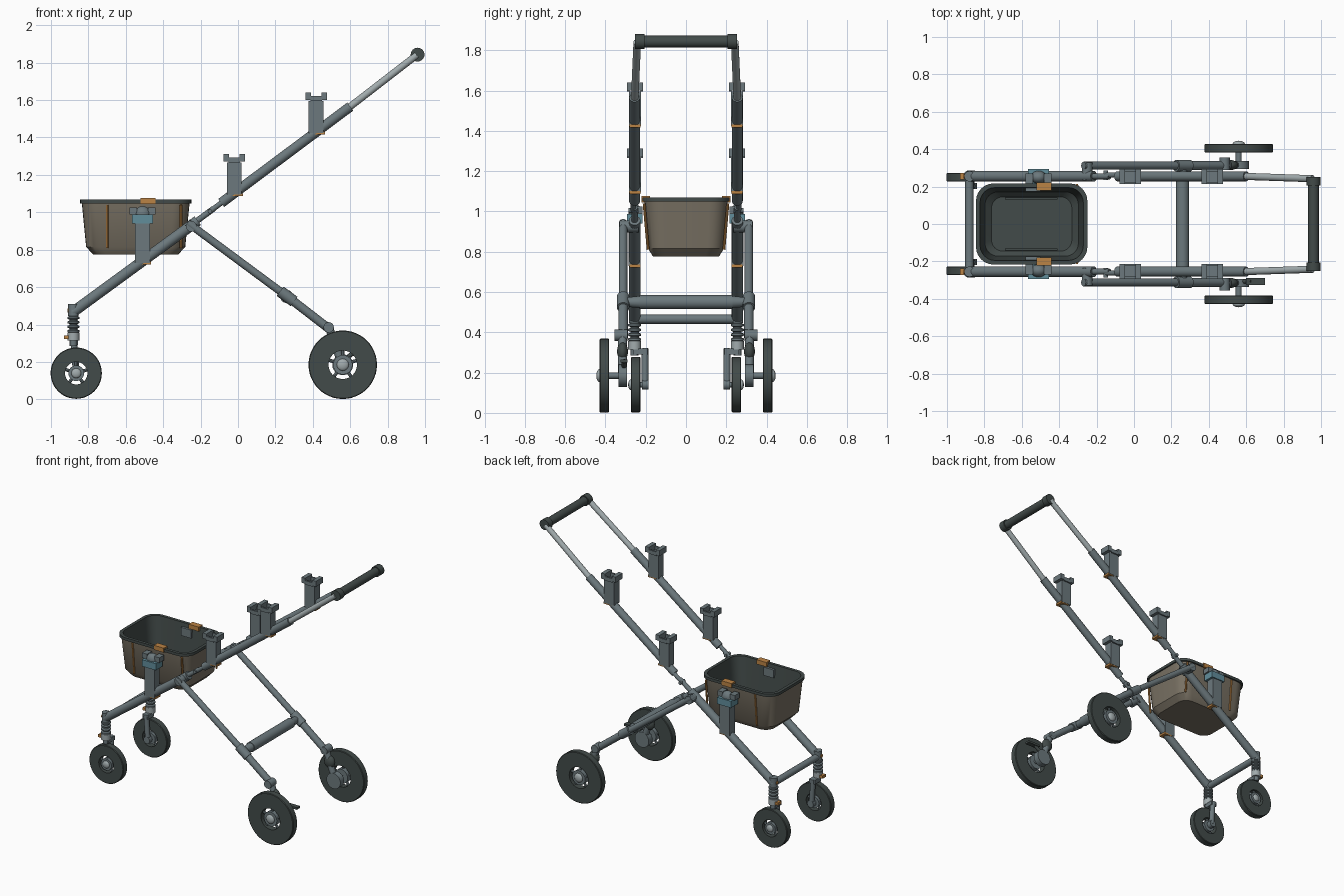
import bpy, bmesh, math
from mathutils import Vector

if "Cube" in bpy.data.objects:
    bpy.data.objects.remove(bpy.data.objects["Cube"], do_unlink=True)


def material(name, r, g, b):
    m = bpy.data.materials.new(name)
    m.use_nodes = True
    m.diffuse_color = (r, g, b, 1)
    m.node_tree.nodes["Principled BSDF"].inputs["Base Color"].default_value = (r, g, b, 1)
    return m


FRAME = material("slate grey metal", .15, .19, .205)
LIGHT = material("pale metal", .36, .41, .42)
DARK = material("dark rubber", .055, .07, .067)
BASKET = material("taupe fabric", .19, .165, .125)
ORANGE = material("orange", .5, .23, .06)
TEAL = material("teal", .12, .27, .33)
parts = []


def finish(name, bm, *mats):
    bmesh.ops.recalc_face_normals(bm, faces=bm.faces)
    mesh = bpy.data.meshes.new(name)
    bm.to_mesh(mesh)
    bm.free()
    for m in mats:
        mesh.materials.append(m)
    ob = bpy.data.objects.new(name, mesh)
    bpy.context.scene.collection.objects.link(ob)
    parts.append(ob)
    return ob


def lathe(name, start, end, profile, mat, sides=24, closed=False):
    """Revolve (distance along axis, radius) pairs around start-end."""
    a, axis = Vector(start), (Vector(end) - Vector(start)).normalized()
    u = axis.orthogonal().normalized()
    v = axis.cross(u)
    bm = bmesh.new()
    rings = []
    for d, r in profile:
        angles = [math.tau * i / sides for i in range(sides)]
        rings.append([bm.verts.new(a + axis * d + (u * math.cos(t) + v * math.sin(t)) * r)
                      for t in angles])
    pairs = list(zip(rings, rings[1:])) + ([(rings[-1], rings[0])] if closed else [])
    for p, q in pairs:
        for i in range(sides):
            j = (i + 1) % sides
            bm.faces.new((p[i], p[j], q[j], q[i]))
    if not closed:
        bm.faces.new(rings[0])
        bm.faces.new(rings[-1])
    return finish(name, bm, mat)


def tube(name, start, end, r, mat=FRAME, sides=16, r2=None):
    length = (Vector(end) - Vector(start)).length
    return lathe(name, start, end, [(0, r), (length, r2 or r)], mat, sides)


def box(name, x, y, z, mat=FRAME):
    """Box from ranges along each axis."""
    bm = bmesh.new()
    bmesh.ops.create_cube(bm, size=1)
    for v in bm.verts:
        v.co = [(lo + hi) / 2 + c * (hi - lo) for c, (lo, hi) in zip(v.co, (x, y, z))]
    return finish(name, bm, mat)


def ball(name, centre, r, mat, scale=(1, 1, 1)):
    bm = bmesh.new()
    bmesh.ops.create_uvsphere(bm, u_segments=20, v_segments=12, radius=r)
    for v in bm.verts:
        v.co = Vector(centre) + Vector(c * k for c, k in zip(v.co, scale))
    return finish(name, bm, mat)


def span(a, b):
    return (min(a, b), max(a, b))


def wheel(name, x, z, y, s, r, hole, hub):
    """Flat tyre with an open spoked centre."""
    w = .024
    lathe(name + "_tyre", (x, y - w, z), (x, y + w, z),
          [(0, hole), (0, r - .004), (.004, r), (2 * w - .004, r), (2 * w, r - .004), (2 * w, hole)],
          DARK, 48, True)
    tube(name + "_hub", (x, y - s * w, z), (x, y + s * w, z), hub, FRAME, 24)
    ball(name + "_hub_cap", (x, y + s * w, z), hub * .62, LIGHT, (1, .5, 1))
    for i in range(5):
        t = math.tau * i / 5 + .3
        d = Vector((math.cos(t), 0, math.sin(t)))
        c = Vector((x, y, z))
        tube(name + "_spoke", c + d * hub * .8, c + d * (hole + .006), .009, FRAME, 8)


def socket(name, x, s, bottom, top):
    """Square post with a flanged, hollow, notched top."""
    y = s * .253
    box(name + "_post", (x - .04, x + .04), (y - .03, y + .03), (bottom, top - .045))
    for d in (-1, 1):
        box(name + "_flange_end", span(x + d * .028, x + d * .058), (y - .04, y + .04), (top - .04, top))
        box(name + "_flange_side", (x - .03, x + .03), span(y + d * .028, y + d * .04),
            (top - .046, top - .018))
    box(name + "_latch", (x - .02, x + .046), (y - .028, y + .028), (bottom - .008, bottom + .006), ORANGE)


def coil(name, x, y, bottom, top, turns):
    step = (top - bottom) / turns
    profile = []
    for i in range(turns):
        z = i * step
        profile += [(z, .021), (z + step * .2, .032), (z + step * .6, .032), (z + step * .8, .021)]
    lathe(name, (x, y, bottom), (x, y, top), profile, FRAME)


for s, side in ((1, "left"), (-1, "right")):
    def n(text):
        return side + "_" + text
    y = s * .255

    # Sloping rails, folding joint and handle tubes
    tube(n("lower_rail"), (-.885, y, .465), (-.215, y, .955), .029)
    tube(n("joint_link"), (-.225, y, .95), (-.13, y, 1.02), .016)
    tube(n("joint_pin"), (-.15, s * .235, 1.005), (-.15, s * .285, 1.005), .012)
    tube(n("joint_link_upper"), (-.15, s * .262, 1.005), (-.05, s * .262, 1.08), .014)
    tube(n("upper_rail"), (-.09, y, 1.05), (.6, y, 1.565), .027)
    tube(n("handle_tube"), (.58, y, 1.55), (.955, s * .242, 1.84), .019, LIGHT)
    tube(n("grip_cap"), (.96, s * .205, 1.843), (.96, s * .252, 1.843), .037, DARK, 24)

    # Rear leg with its pivot and collar
    tube(n("pivot"), (-.25, s * .235, .925), (-.25, s * .33, .925), .029)
    tube(n("rear_leg"), (-.27, s * .312, .945), (.27, s * .312, .545), .021)
    tube(n("rear_leg_lower"), (.24, s * .312, .568), (.49, s * .312, .375), .024)
    tube(n("leg_collar"), (.225, s * .312, .578), (.3, s * .312, .523), .031)
    tube(n("crossbar_end"), (.26, s * .22, .55), (.26, s * .3, .55), .032, FRAME, 16, .022)

    # Rear suspension arm, brake and wheel
    tube(n("rear_knuckle"), (.485, s * .29, .385), (.485, s * .355, .385), .028)
    tube(n("rear_arm"), (.49, s * .315, .375), (.555, s * .315, .19), .022)
    ball(n("rear_damper"), (.515, s * .315, .305), .045, DARK, (.9, .6, 1))
    tube(n("brake_drum"), (.56, s * .293, .185), (.56, s * .336, .185), .056, FRAME, 24)
    tube(n("rear_axle"), (.56, s * .33, .185), (.56, s * .4, .185), .016)
    wheel(n("rear_wheel"), .56, .185, s * .405, s, .183, .076, .052)

    # Front steering head, spring, fork and wheel
    tube(n("steering_head"), (-.88, y, .445), (-.88, y, .51), .028)
    tube(n("orange_band"), (-.907, y, .475), (-.911, y, .475), .012, ORANGE)
    coil(n("front_spring"), -.88, y, .355, .45, 4)
    tube(n("fork_collar"), (-.88, y, .315), (-.88, y, .358), .032, LIGHT)
    tube(n("fork_stem"), (-.88, y, .285), (-.88, y, .32), .02)
    box(n("swivel_lock"), (-.93, -.9), (y - .018, y + .018), (.322, .342), ORANGE)
    box(n("fork_bridge"), (-.9, -.855), span(s * .19, s * .262), (.29, .32))
    tube(n("fork_arm"), (-.878, s * .203, .32), (-.865, s * .203, .14), .018)
    tube(n("fork_end"), (-.865, s * .187, .14), (-.865, s * .219, .14), .025)
    tube(n("front_axle"), (-.865, s * .19, .14), (-.865, s * .25, .14), .013)
    wheel(n("front_wheel"), -.865, .14, s * .25, s, .137, .06, .042)

    # Accessory sockets on the upper rail
    socket(n("middle_socket"), -.02, s, 1.095, 1.312)
    socket(n("upper_socket"), .418, s, 1.425, 1.64)

    # Basket mount
    box(n("mount_post"), (-.55, -.47), span(s * .225, s * .285), (.73, .95))
    box(n("mount_latch"), (-.53, -.465), span(s * .225, s * .281), (.722, .736), ORANGE)
    box(n("mount_clamp"), (-.566, -.454), span(s * .215, s * .293), (.94, .988), TEAL)
    for x in (-.56, -.462):
        box(n("mount_ear"), (x - .02, x + .02), span(s * .215, s * .27), (.988, 1.025))
    ball(n("mount_knob"), (-.51, s * .25, .99), .043, FRAME, (1, .8, 1))
    box(n("basket_clip"), (-.52, -.44), span(s * .178, s * .222), (1.045, 1.077), ORANGE)
    box(n("basket_hook"), (-.58, -.5), span(s * .175, s * .2), (.98, 1.04))
    for x in (-.70, -.305):
        tube(n("basket_strap"), (x, s * .188, .81), (x, s * .208, 1.04), .007, ORANGE, 8)
    box(n("basket_rib"), (-.69, -.41), span(s * .13, s * .142), (.8, .83), DARK)

# Cross members and grip
tube("rear_crossbar", (.26, -.23, .55), (.26, .23, .55), .035, FRAME, 24)
tube("front_crossbar", (-.88, -.25, .465), (-.88, .25, .465), .023)
tube("handle_grip", (.96, -.21, 1.843), (.96, .21, 1.843), .029, DARK, 24)

# Brake pedal on one side
box("brake_pedal", (.6, .7), (-.325, -.29), (.25, .265), DARK)
tube("brake_lever", (.55, -.307, .2), (.63, -.307, .257), .012, DARK)


# Basket lofted from rounded rectangles: fabric outside, dark rim and lining
def rounded_ring(bm, z, hx, hy, r):
    ring = []
    for q, (sx, sy) in enumerate(((1, 1), (-1, 1), (-1, -1), (1, -1))):
        for i in range(7):
            t = math.pi / 2 * (q + i / 6)
            ring.append(bm.verts.new((-.547 + sx * (hx - r) + r * math.cos(t),
                                      sy * (hy - r) + r * math.sin(t), z)))
    return ring


bm = bmesh.new()
levels = [(.775, .228, .163, .07), (.815, .265, .188, .08), (1.048, .288, .207, .09),
          (1.048, .298, .217, .095), (1.068, .298, .217, .095), (1.068, .276, .195, .08),
          (.83, .25, .172, .07), (.8, .215, .145, .06)]
rings = [rounded_ring(bm, *level) for level in levels]
bm.faces.new(rings[0])
for k, (p, q) in enumerate(zip(rings, rings[1:])):
    for i in range(len(p)):
        j = (i + 1) % len(p)
        bm.faces.new((p[i], p[j], q[j], q[i])).material_index = int(k >= 2)
bm.faces.new(rings[-1]).material_index = 1
finish("basket", bm, BASKET, DARK)

# Smooth shading with sharp edges kept
bpy.ops.object.select_all(action="DESELECT")
for ob in parts:
    ob.select_set(True)
bpy.context.view_layer.objects.active = parts[0]
bpy.ops.object.shade_smooth_by_angle(angle=math.radians(35))
